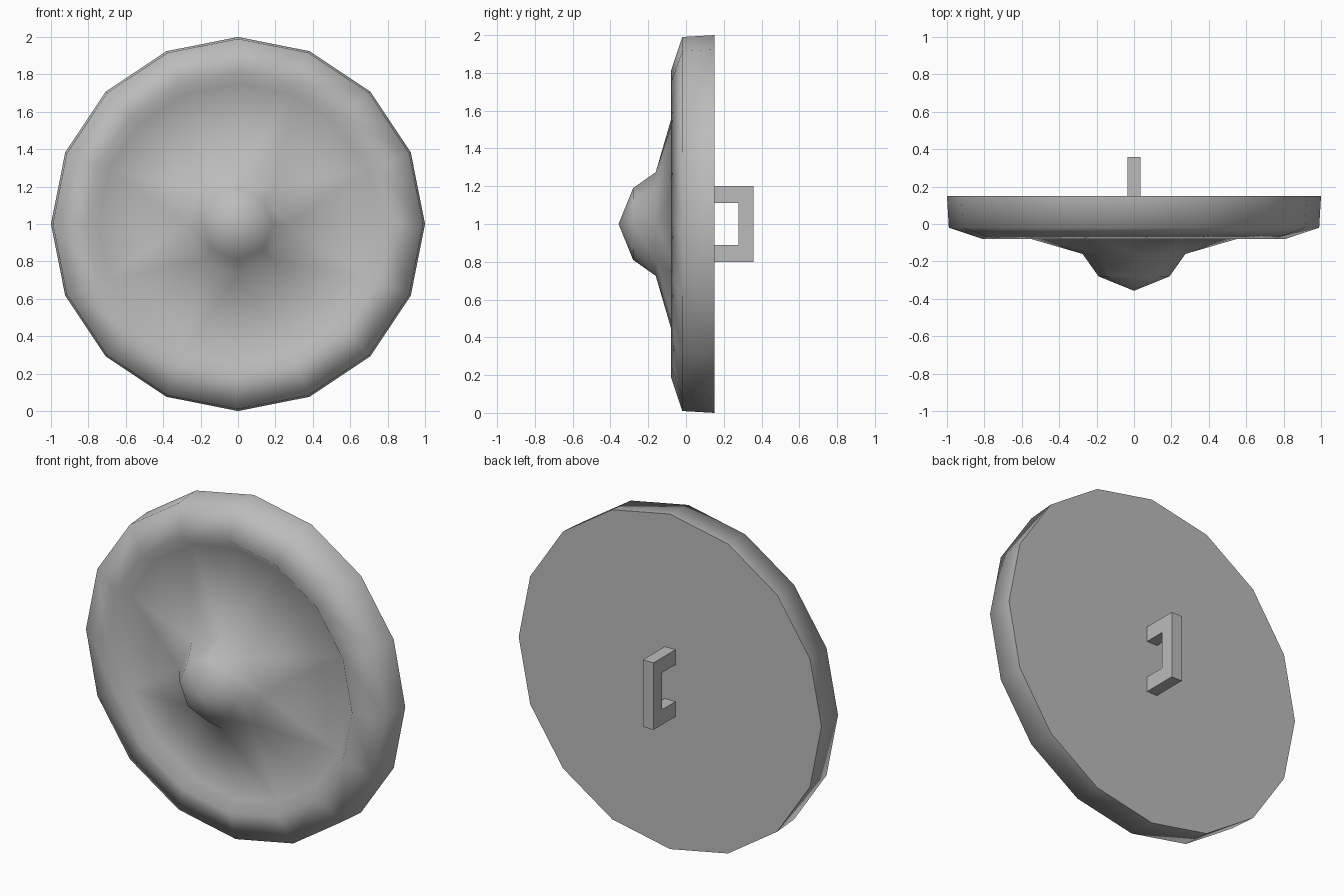
import bpy, bmesh
from math import sin, cos, pi, radians

if "Cube" in bpy.data.objects:
    bpy.data.objects.remove(bpy.data.objects["Cube"])

grey = bpy.data.materials.new("plain grey")
grey.use_nodes = True
grey.diffuse_color = (0.5, 0.5, 0.5, 1)
grey.node_tree.nodes["Principled BSDF"].inputs["Base Color"].default_value = (0.5, 0.5, 0.5, 1)


def finish(bm, name):
    bmesh.ops.recalc_face_normals(bm, faces=bm.faces)
    mesh = bpy.data.meshes.new(name)
    bm.to_mesh(mesh)
    bm.free()
    mesh.materials.append(grey)
    obj = bpy.data.objects.new(name, mesh)
    bpy.context.collection.objects.link(obj)
    return obj


def ring(bm, radius, y, count):
    return [bm.verts.new((radius * cos(2 * pi * i / count), y,
                          1 + radius * sin(2 * pi * i / count))) for i in range(count)]


def bridge(bm, a, b):
    n = len(a)
    for i in range(n):
        j = (i + 1) % n
        bm.faces.new((a[i], a[j], b[j], b[i]))


# Shield: sixteen-sided rim and lip, dished face, eight-sided boss
bm = bmesh.new()
rim = [ring(bm, r, y, 16) for r, y in ((1, 0.15), (0.99, -0.02), (0.81, -0.08), (0.75, -0.022))]
boss = [ring(bm, r, y, 8) for r, y in ((0.275, -0.16), (0.19, -0.28))]
bm.faces.new(rim[0])
for a, b in zip(rim, rim[1:]):
    bridge(bm, a, b)
outer, inner = rim[-1], boss[0]
for i in range(8):
    j = (i + 1) % 8
    left, mid, right = outer[2 * i], outer[2 * i + 1], outer[(2 * i + 2) % 16]
    bm.faces.new((left, mid, inner[i]))
    bm.faces.new((mid, inner[j], inner[i]))
    bm.faces.new((mid, right, inner[j]))
bridge(bm, *boss)
tip = bm.verts.new((0, -0.357, 1))
for i in range(8):
    bm.faces.new((boss[1][i], boss[1][(i + 1) % 8], tip))
shield = finish(bm, "shield")
bpy.ops.object.select_all(action="DESELECT")
shield.select_set(True)
bpy.context.view_layer.objects.active = shield
bpy.ops.object.shade_smooth_by_angle(angle=radians(80))

# Handle: squared bracket profile extruded across the back
bm = bmesh.new()
profile = [(0.15, 0.8), (0.357, 0.8), (0.357, 1.2), (0.15, 1.2),
           (0.15, 1.11), (0.277, 1.11), (0.277, 0.89), (0.15, 0.89)]
face = bm.faces.new([bm.verts.new((-0.035, y, z)) for y, z in profile])
extruded = bmesh.ops.extrude_face_region(bm, geom=[face])
bmesh.ops.translate(bm, vec=(0.07, 0, 0),
                    verts=[g for g in extruded["geom"] if isinstance(g, bmesh.types.BMVert)])
finish(bm, "handle")
